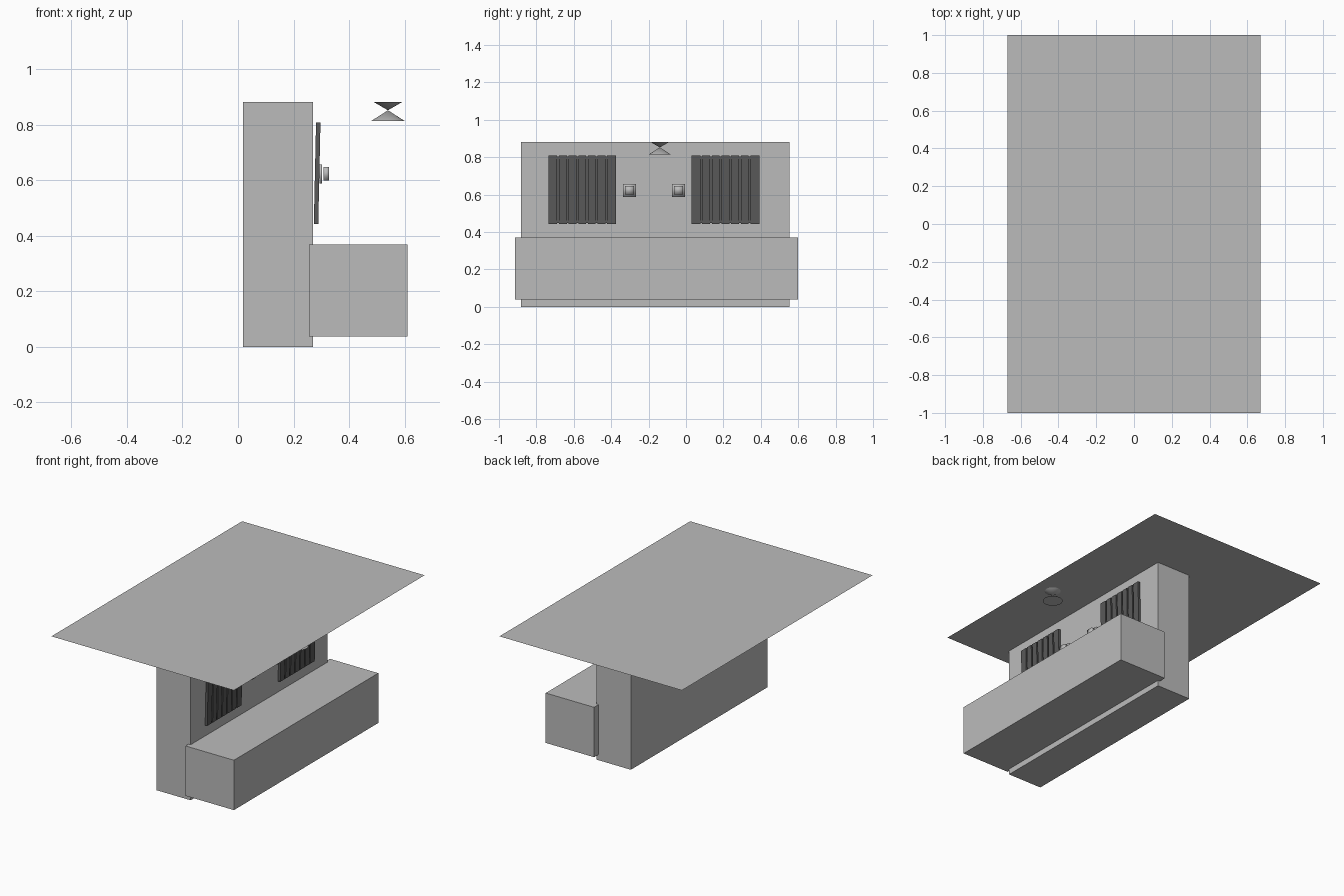
import bpy, bmesh
from mathutils import Matrix, Vector

if "Cube" in bpy.data.objects:
    bpy.data.objects.remove(bpy.data.objects["Cube"])


def material(name, v):
    m = bpy.data.materials.new(name)
    m.diffuse_color = (v, v, v, 1)
    m.use_nodes = True
    m.node_tree.nodes["Principled BSDF"].inputs["Base Color"].default_value = m.diffuse_color
    return m


GREY = material("light grey", 0.5)
DARK = material("dark grey", 0.1)


def finish(bm, name, mat, smooth=False):
    bmesh.ops.recalc_face_normals(bm, faces=bm.faces)
    me = bpy.data.meshes.new(name)
    for f in bm.faces:
        f.smooth = smooth
    bm.to_mesh(me)
    bm.free()
    me.materials.append(mat)
    ob = bpy.data.objects.new(name, me)
    bpy.context.collection.objects.link(ob)
    return ob


def add_box(bm, lo, hi):
    lo, hi = Vector(lo), Vector(hi)
    m = Matrix.Translation((lo + hi) / 2) @ Matrix.Diagonal((*(hi - lo), 1))
    return bmesh.ops.create_cube(bm, size=1, matrix=m)["verts"]


def box(name, lo, hi, mat, smooth=False):
    bm = bmesh.new()
    add_box(bm, lo, hi)
    return finish(bm, name, mat, smooth)


# Main masses
box("wall_block", (0.018, -0.882, 0), (0.27, 0.553, 0.882), GREY)
box("counter", (0.255, -0.914, 0.038), (0.61, 0.6, 0.369), GREY)

# Flat canopy sheet
bm = bmesh.new()
bmesh.ops.create_grid(bm, x_segments=1, y_segments=1, size=1,
                      matrix=Matrix.Translation((0, 0, 0.882)) @ Matrix.Diagonal((0.67, 1, 1, 1)))
finish(bm, "canopy", GREY)


# Slatted shutters, leaning slightly away from the wall at the top
def shutter(name, y0, y1, z0=0.443, z1=0.808):
    bm = bmesh.new()
    n = 7
    pitch = (y1 - y0) / n
    add_box(bm, (0.273, y0, z0 + 0.006), (0.279, y1, z1 - 0.006))
    for z in (z0 + 0.004, z1 - 0.018):
        add_box(bm, (0.276, y0, z), (0.283, y1, z + 0.014))
    for i in range(n):
        y = y0 + i * pitch
        add_box(bm, (0.277, y + 0.005, z0), (0.289, y + pitch - 0.005, z1))
    for y in (y0, y1 - 0.006):
        add_box(bm, (0.273, y, z0), (0.289, y + 0.006, z1))
    for v in bm.verts:
        v.co.x += 0.008 * (v.co.z - z0) / (z1 - z0)
    finish(bm, name, DARK)


shutter("left_shutter", -0.735, -0.375)
shutter("right_shutter", 0.03, 0.392)

# Square knobs with their backing plates
for side, y in (("left", -0.303), ("right", -0.04)):
    box(side + "_knob_plate", (0.293, y - 0.035, 0.588), (0.303, y + 0.035, 0.657), GREY, True)
    box(side + "_knob", (0.308, y - 0.024, 0.6), (0.328, y + 0.024, 0.647), GREY, True)

# Hanging lamp: two cones meeting at a point
bm = bmesh.new()
for r1, r2, z0, z1 in ((0.061, 0, 0.813, 0.852), (0, 0.05, 0.852, 0.881)):
    bmesh.ops.create_cone(bm, cap_ends=True, segments=32, radius1=r1, radius2=r2, depth=z1 - z0,
                          matrix=Matrix.Translation((0.54, -0.14, (z0 + z1) / 2)))
bmesh.ops.remove_doubles(bm, verts=bm.verts, dist=0.0005)
lamp = finish(bm, "hanging_lamp", GREY, True)
bpy.context.view_layer.objects.active = lamp
lamp.select_set(True)
bpy.ops.object.shade_smooth_by_angle()
